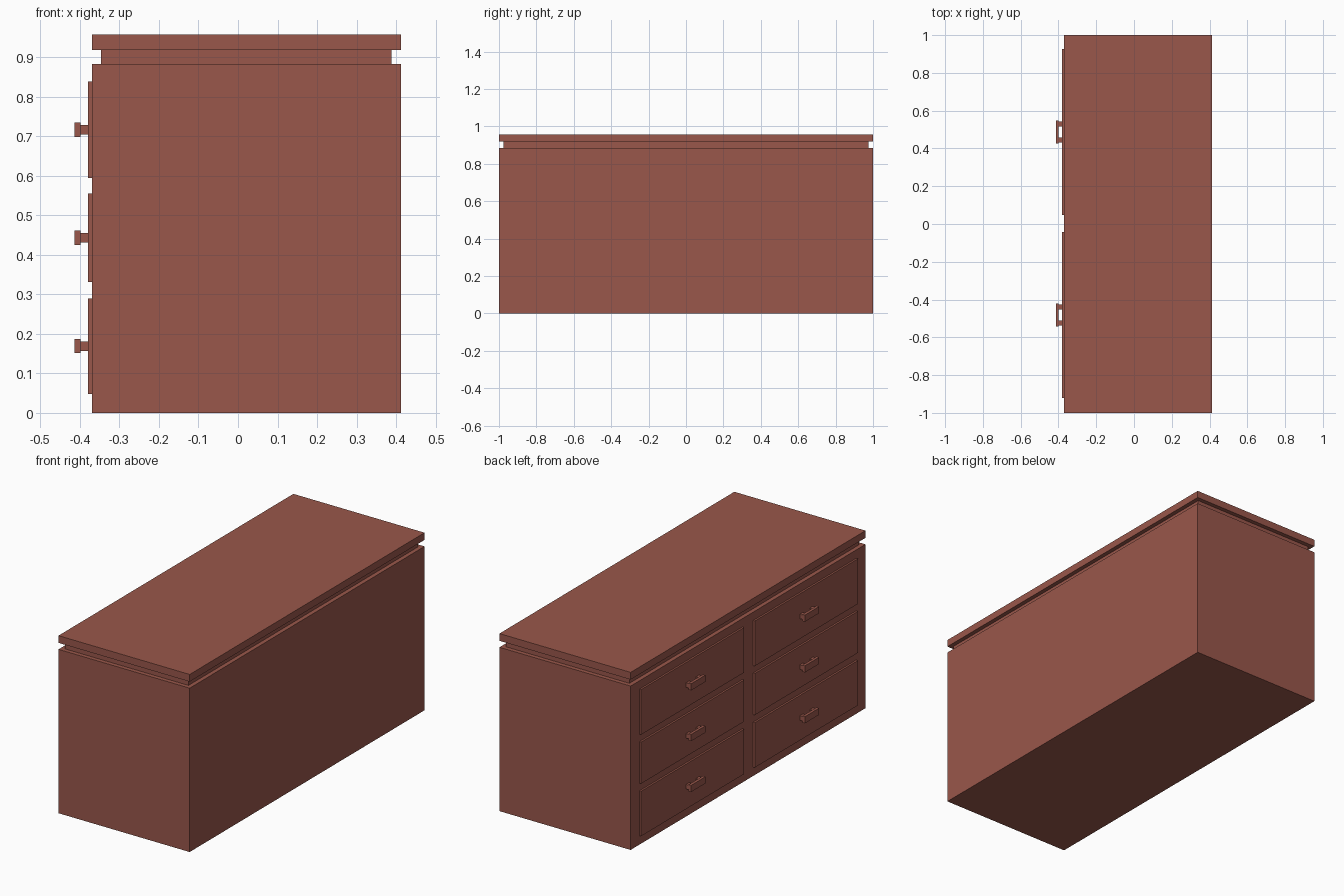
import bpy
import bmesh
from mathutils import Vector

if "Cube" in bpy.data.objects:
    bpy.data.objects.remove(bpy.data.objects["Cube"])

wood = bpy.data.materials.new("reddish_brown_wood")
wood.diffuse_color = (0.32, 0.095, 0.07, 1)
wood.use_nodes = True
wood.node_tree.nodes["Principled BSDF"].inputs["Base Color"].default_value = wood.diffuse_color


def boxes(name, spans):
    """One object made of boxes, each given as (x0, x1, y0, y1, z0, z1)."""
    bm = bmesh.new()
    for x0, x1, y0, y1, z0, z1 in spans:
        verts = bmesh.ops.create_cube(bm, size=1)["verts"]
        bmesh.ops.scale(bm, vec=Vector((x1 - x0, y1 - y0, z1 - z0)), verts=verts)
        bmesh.ops.translate(bm, vec=Vector((x0 + x1, y0 + y1, z0 + z1)) / 2, verts=verts)
    mesh = bpy.data.meshes.new(name)
    bm.to_mesh(mesh)
    bm.free()
    mesh.materials.append(wood)
    obj = bpy.data.objects.new(name, mesh)
    bpy.context.collection.objects.link(obj)
    return obj


# Carcass, recessed neck and overhanging top
boxes("cabinet_body", [(-0.37, 0.412, -1, 1, 0, 0.883)])
boxes("recessed_neck", [(-0.347, 0.389, -0.977, 0.977, 0.883, 0.918)])
boxes("top_board", [(-0.37, 0.412, -1, 1, 0.918, 0.957)])

# Two columns of three drawers on the -x side, each with a bar handle
rows = [(0.048, 0.29), (0.331, 0.555), (0.595, 0.838)]
for col, cy in (("left", 0.487), ("right", -0.482)):
    for row, (z0, z1) in zip(("bottom", "middle", "top"), rows):
        cz = (z0 + z1) / 2
        boxes(f"drawer_front_{row}_{col}",
              [(-0.38, -0.37, cy - 0.439, cy + 0.439, z0, z1)])
        posts = [(-0.399, -0.38, cy + s * 0.043 - 0.013, cy + s * 0.043 + 0.013,
                  cz - 0.012, cz + 0.012) for s in (-1, 1)]
        bar = (-0.414, -0.399, cy - 0.061, cy + 0.061, cz - 0.018, cz + 0.018)
        boxes(f"drawer_handle_{row}_{col}", posts + [bar])
